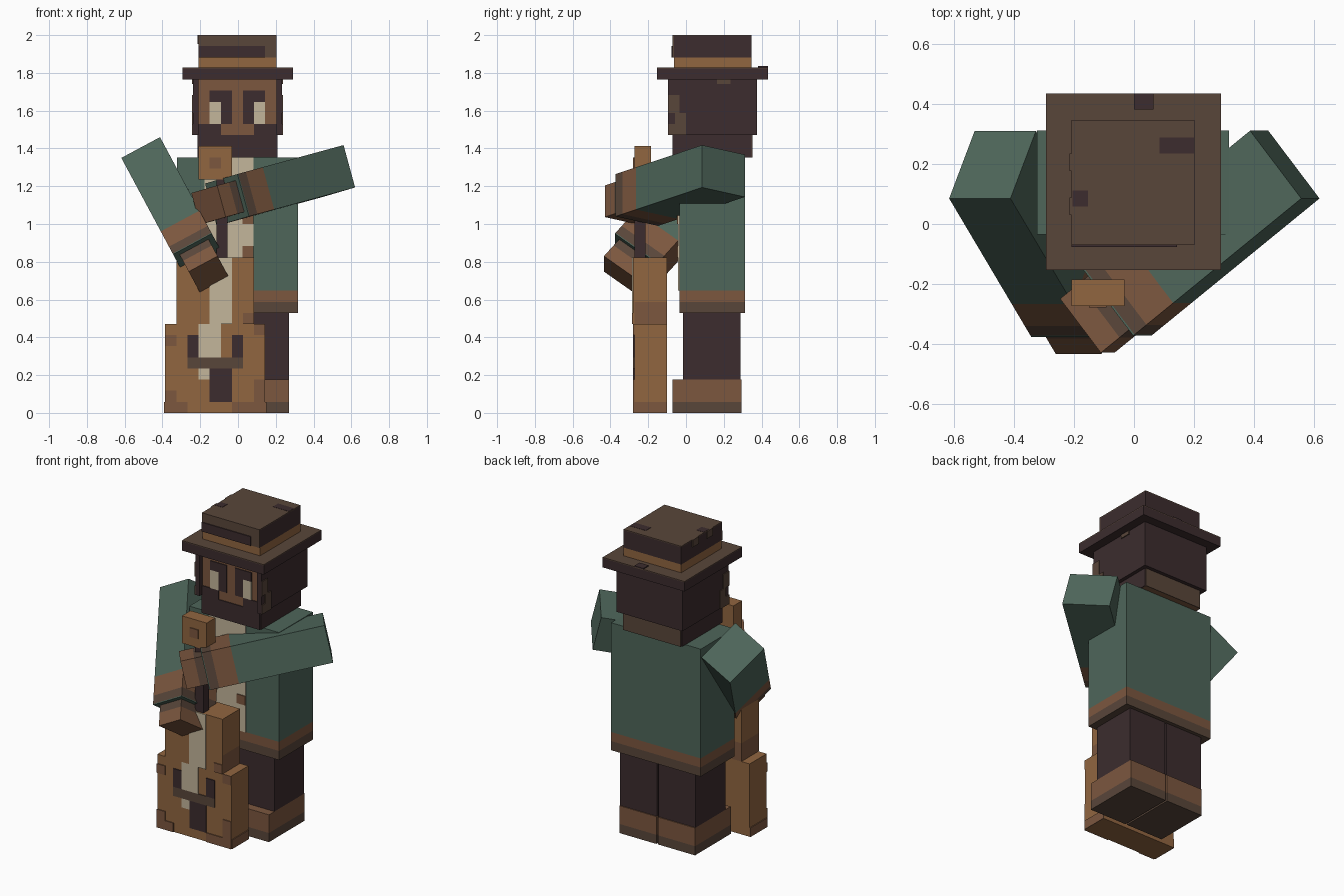
import bpy
import bmesh
from mathutils import Matrix, Vector

default_cube = bpy.data.objects.get("Cube")
if default_cube:
    bpy.data.objects.remove(default_cube, do_unlink=True)

UNIT = 1 / 17      # every part sits on one block grid
THIN = 0.1         # thickness of painted plates, in grid units


def make_material(name, *srgb):
    colour = [(c / 255 / 12.92) if c < 11 else ((c / 255 + 0.055) / 1.055) ** 2.4 for c in srgb] + [1]
    material = bpy.data.materials.new(name)
    material.use_nodes = True
    material.diffuse_color = colour
    shader = next(n for n in material.node_tree.nodes if n.type == "BSDF_PRINCIPLED")
    shader.inputs["Base Color"].default_value = colour
    shader.inputs["Roughness"].default_value = 1
    return material


green = make_material("coat green", 78, 102, 90)
brown = make_material("leather brown", 124, 87, 63)
umber = make_material("worn umber", 89, 70, 58)
dark = make_material("dark plum", 60, 44, 46)
tan = make_material("varnished tan", 145, 102, 64)
cream = make_material("cream", 195, 182, 155)


def solid(name, material, matrix, size):
    """Box from the origin to size, placed by matrix (grid units)."""
    mesh = bpy.data.meshes.new(name)
    bm = bmesh.new()
    bmesh.ops.create_cube(bm, size=1)
    for vert in bm.verts:
        local = Vector((c + 0.5) * s for c, s in zip(vert.co, size))
        vert.co = (matrix @ local) * UNIT
    bmesh.ops.recalc_face_normals(bm, faces=bm.faces)
    bm.to_mesh(mesh)
    bm.free()
    mesh.materials.append(material)
    obj = bpy.data.objects.new(name, mesh)
    bpy.context.collection.objects.link(obj)
    return obj


def box(name, material, xs, ys, zs):
    low = Vector((xs[0], ys[0], zs[0]))
    size = [r[1] - r[0] for r in (xs, ys, zs)]
    return solid(name, material, Matrix.Translation(low), size)


def front_plate(name, material, xs, zs, y):
    return box(name, material, xs, (y - THIN, y), zs)


def banded(name, bands, xs, ys):
    """Stack of boxes: (material, bottom, top)."""
    for material, bottom, top in bands:
        label = name + "_" + material.name.split()[-1]
        box(label, material, xs, ys, (bottom, top))


# Legs and boots
for side, xs in (("left", (0.1, 4.6)), ("right", (-4.6, -0.1))):
    box(side + "_leg", dark, xs, (-0.25, 4.9), (3, 9.5))
    banded(side + "_boot", [(umber, 0, 1), (brown, 1, 3)], xs, (-1.2, 5))

# Coat with trimmed hem
coat_front = -0.6
banded("coat", [(umber, 9, 10), (brown, 10, 11), (green, 11, 23)], (-5.5, 5.4), (coat_front, 5.3))

# Shirt, open collar and lacing
front_plate("shirt", cream, (-3, 1.4), (11, 23), coat_front)
for xs, zs in (((0.4, 1.4), (14, 15)), ((0.4, 1.4), (17, 18)), ((-3, -2), (19, 20))):
    front_plate("shirt_patch", brown, xs, zs, coat_front - THIN)

# Head, neck back and side hair
face_front = -1.1
head_x = (-3.55, 3.45)
box("head", brown, head_x, (face_front, 5.9), (23, 30))
box("beard", dark, head_x, (face_front - THIN, face_front), (23, 25))
for side, x in (("left", head_x[1]), ("right", head_x[0] - 0.5)):
    box(side + "_hair", dark, (x, x + 0.5), (-1.6, 6.4), (25, 30))
box("back_hair", dark, head_x, (5.9, 6.4), (25, 30))
box("nape", umber, head_x, (5.9, 5.9 + THIN), (23, 25))
for side, x in (("left", head_x[1]), ("right", head_x[0] - THIN)):
    box(side + "_jaw", dark, (x, x + THIN), (face_front, 5.9), (23, 25))

# Brown patches near the temples
for x in (head_x[1] + 0.5, head_x[0] - 0.5 - THIN):
    for ys, zs in (((-1.6, 0), (25, 26)), ((-1, 0), (26, 27)), ((-1.6, -0.6), (27, 28.6)), ((2.8, 4), (29.6, 30))):
        box("temple_patch", umber, (x, x + THIN), ys, zs)

# Eyes, brows and moustache, mirrored about the face centre
centre = sum(head_x) / 2
for side, sign in (("left", 1), ("right", -1)):
    for part, material, inner, outer, zs in (
        ("eye_white", cream, 1.5, 2.5, (26, 28)),
        ("pupil", dark, 0.5, 1.5, (26, 28)),
        ("brow", dark, 0.5, 2.5, (28, 29)),
        ("whisker", dark, 1.5, 3.5, (25, 26)),
    ):
        xs = sorted((centre + sign * inner, centre + sign * outer))
        front_plate(side + "_" + part, material, xs, zs, face_front)

# Hat: brim, ribbon and crown
brim_x, brim_y = (-5, 4.95), (-2.6, 7.4)
box("hat_brim", dark, brim_x, brim_y, (30, 31))
box("hat_brim_top", umber, brim_x, brim_y, (31, 31 + THIN))
banded("hat_crown", [(tan, 31, 32), (dark, 32, 34 - THIN)], head_x, (face_front, 5.9))
box("hat_crown_top", umber, head_x, (face_front, 5.9), (34 - THIN, 34))
front_plate("crown_front", umber, head_x, (32, 34), face_front)
front_plate("crown_stripe", dark, (head_x[0], 2.45), (32, 33), face_front - THIN)
for xs, ys in (((1.45, 3.4), (4, 4.9)), ((-3.5, -2.6), (1, 1.9))):
    box("crown_patch", dark, xs, ys, (34, 34 + THIN / 4))
box("brim_patch", dark, (0, 1.1), (6.5, 7.4), (31, 31 + 2 * THIN))
for start in (0.5, 3):
    box("crown_side_patch", umber, (head_x[0] - THIN, head_x[0]), (start, start + 1), (33.2, 34))


# Arms: sleeve, cuff and hand share a frame with z running to the hand
def arm(side, corner, across, depth, flip):
    u, v = Vector(across).normalized(), Vector(depth).normalized()
    d = u.cross(v) * flip
    frame = Matrix((u, v, d)).transposed().to_4x4()

    def segment(part, material, inset, start, end):
        place = Matrix.Translation(corner) @ frame @ Matrix.Translation((inset, inset, start))
        solid(side + "_" + part, material, place, (3.95 - 2 * inset, 4.9 - 2 * inset, end - start))

    segment("sleeve", green, 0, 0, 9.6)
    segment("cuff", brown, 0, 9.6, 11.6)
    segment("cuff_edge", umber, 0, 11.6, 12.5)
    segment("cuff_lining", green, 0, 12.5, 12.6)
    segment("wrist", umber, 0.5, 12.6, 13.4)
    segment("hand", brown, 0.5, 13.4, 14.8)


arm("right", (-10.5, 1.45, 22.95), (0.205, 0, 0.11), (0.085, 0.225, -0.158), -1)
arm("left", (9.5, 1.45, 24.1), (0.06, 0, -0.22), (-0.17, 0.225, -0.05), -1)

# Stringed instrument standing on the floor
left_edge, body_front, body_back = -6.55, -4.65, -1.7


def across(start, end):
    return (left_edge + start, left_edge + end)


body_y = (body_front, body_back)
box("instrument_lower_body", tan, across(0, 9), body_y, (0, 8))
banded("instrument_upper_body", [(brown, 8, 10), (tan, 10, 14)], across(1, 8), body_y)
front_plate("upper_body_face", tan, across(1, 8), (8, 14), body_front)
box("instrument_neck", dark, across(4.6, 5.6), (body_front, body_front + 1), (14, 21))
box("instrument_head", tan, across(3, 6), (body_front, body_front + 1.5), (21, 24))
front_plate("head_mark", brown, across(4, 5), (22, 23), body_front)

# Painted marks on the instrument front
for part, material, xs, zs in (
    ("upper_inlay", cream, (4, 6), (8, 14)),
    ("lower_inlay", cream, (3, 5), (5, 8)),
    ("inlay_end", cream, (3, 4), (3, 4)),
    ("right_sound_hole", dark, (2, 3), (5, 7)),
    ("left_sound_hole", dark, (6, 7), (5, 7)),
    ("bridge", umber, (2, 7), (4, 5)),
    ("tailpiece", dark, (4, 6), (1, 4)),
    ("wear_low_right", brown, (0, 2), (0, 1)),
    ("wear_right", brown, (0, 1), (1, 2)),
    ("wear_low_left", brown, (6, 9), (0, 1)),
    ("wear_left", brown, (8, 9), (1, 3)),
    ("wear_top_left", brown, (8, 9), (7, 8)),
    ("wear_top_right", brown, (0, 1), (6, 7)),
    ("wear_shoulder", brown, (7, 8), (8, 9)),
):
    layer = body_front - (THIN if part == "upper_inlay" or part == "wear_shoulder" else 0)
    front_plate(part, material, across(*xs), zs, layer)

# Worn lower edges on the instrument sides
for edge in (left_edge - THIN, left_edge + 9):
    box("side_wear", brown, (edge, edge + THIN), body_y, (0, 1))
